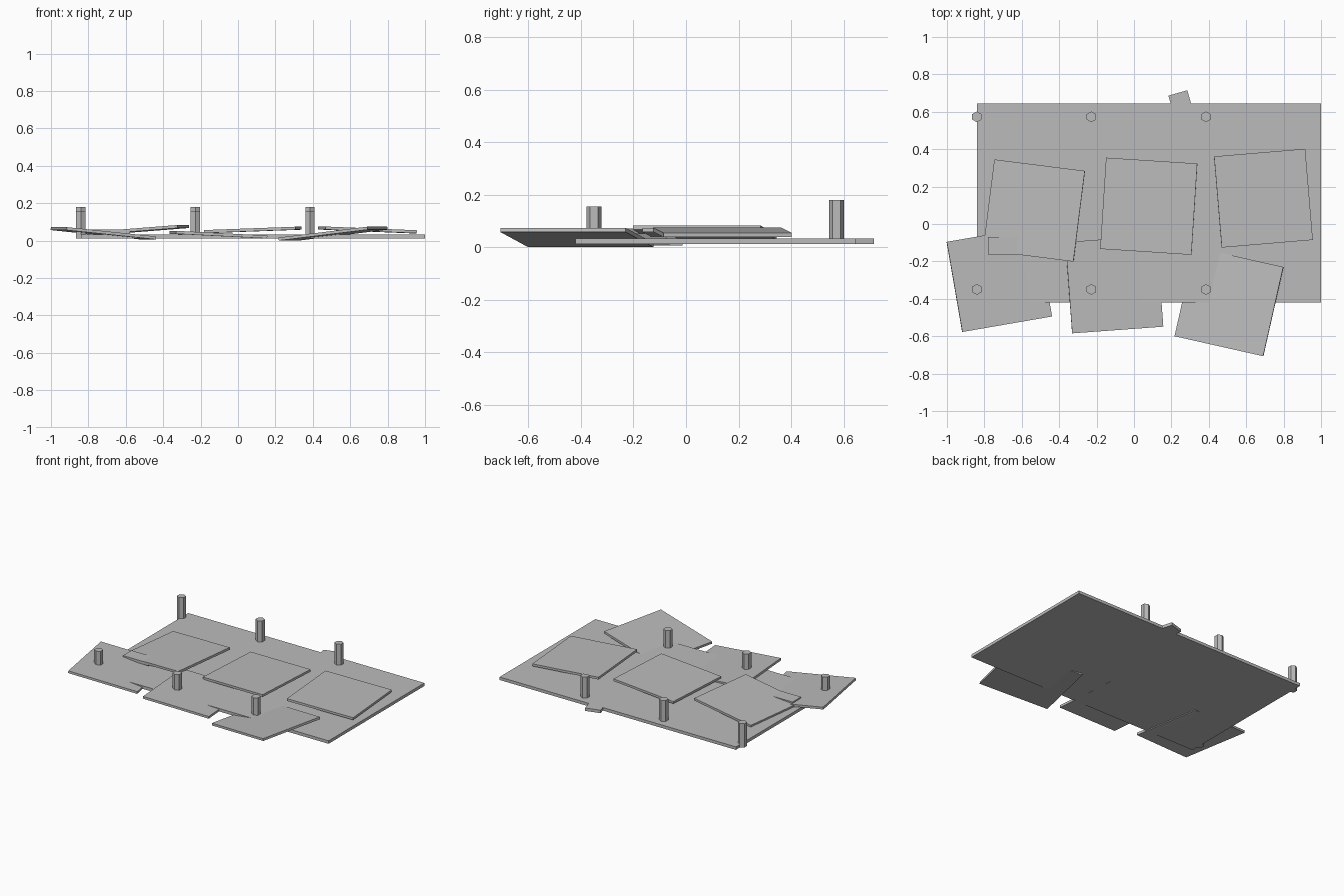
import bpy, bmesh, math
from mathutils import Matrix, Vector

if "Cube" in bpy.data.objects:
    bpy.data.objects.remove(bpy.data.objects["Cube"])

grey = bpy.data.materials.new("plain grey")
grey.diffuse_color = (0.5, 0.5, 0.5, 1)
grey.use_nodes = True
grey.node_tree.nodes["Principled BSDF"].inputs["Base Color"].default_value = grey.diffuse_color


def finish(name, bm):
    mesh = bpy.data.meshes.new(name)
    bm.to_mesh(mesh)
    bm.free()
    mesh.materials.append(grey)
    obj = bpy.data.objects.new(name, mesh)
    bpy.context.collection.objects.link(obj)


def slab(name, centre, size, turn=0, tilt=0):
    bm = bmesh.new()
    m = (Matrix.Translation(centre) @ Matrix.Rotation(turn, 4, 'Z')
         @ Matrix.Rotation(tilt, 4, 'Y') @ Matrix.Diagonal((*size, 1)))
    bmesh.ops.create_cube(bm, size=1, matrix=m)
    finish(name, bm)


# Ground board, with a small tab at the back and a small block
slab("base_board", (0.08, 0.112, 0.022), (1.84, 1.066, 0.021))
slab("back_tab", (0.249, 0.65, 0.022), (0.105, 0.105, 0.021), math.radians(16))
slab("small_block", (-0.68, -0.118, 0.049), (0.20, 0.095, 0.02))

# Loose tilted panels: centre x, y, turn in degrees, top height at left and right
T, S = 0.016, 0.489
panels = {
    "back_left_panel": (-0.535, 0.072, -7.2, 0.045, 0.083),
    "back_middle_panel": (0.079, 0.095, -3.7, 0.056, 0.074),
    "back_right_panel": (0.692, 0.138, 4.8, 0.075, 0.055),
    "front_left_panel": (-0.72, -0.295, 9.8, 0.072, 0.022),
    "front_middle_panel": (-0.105, -0.323, 4.2, 0.052, 0.027),
    "front_right_panel": (0.508, -0.415, -12.7, 0.016, 0.074),
}
for name, (x, y, turn, left, right) in panels.items():
    tilt = math.asin((left - right) / S)
    slab(name, (x, y, (left + right - T) / 2), (S, S, T), math.radians(turn), tilt)

# Two rows of hexagonal posts
for row, y, top in (("back", 0.573, 0.18), ("front", -0.35, 0.155)):
    for side, x in (("left", -0.84), ("middle", -0.228), ("right", 0.385)):
        bm = bmesh.new()
        h = top - 0.012
        m = Matrix.Translation(Vector((x, y, 0.012 + h / 2))) @ Matrix.Rotation(math.pi / 6 * 0, 4, 'Z')
        bmesh.ops.create_cone(bm, cap_ends=True, segments=6, radius1=0.029,
                              radius2=0.029, depth=h, matrix=m)
        finish(f"{row}_{side}_post", bm)
